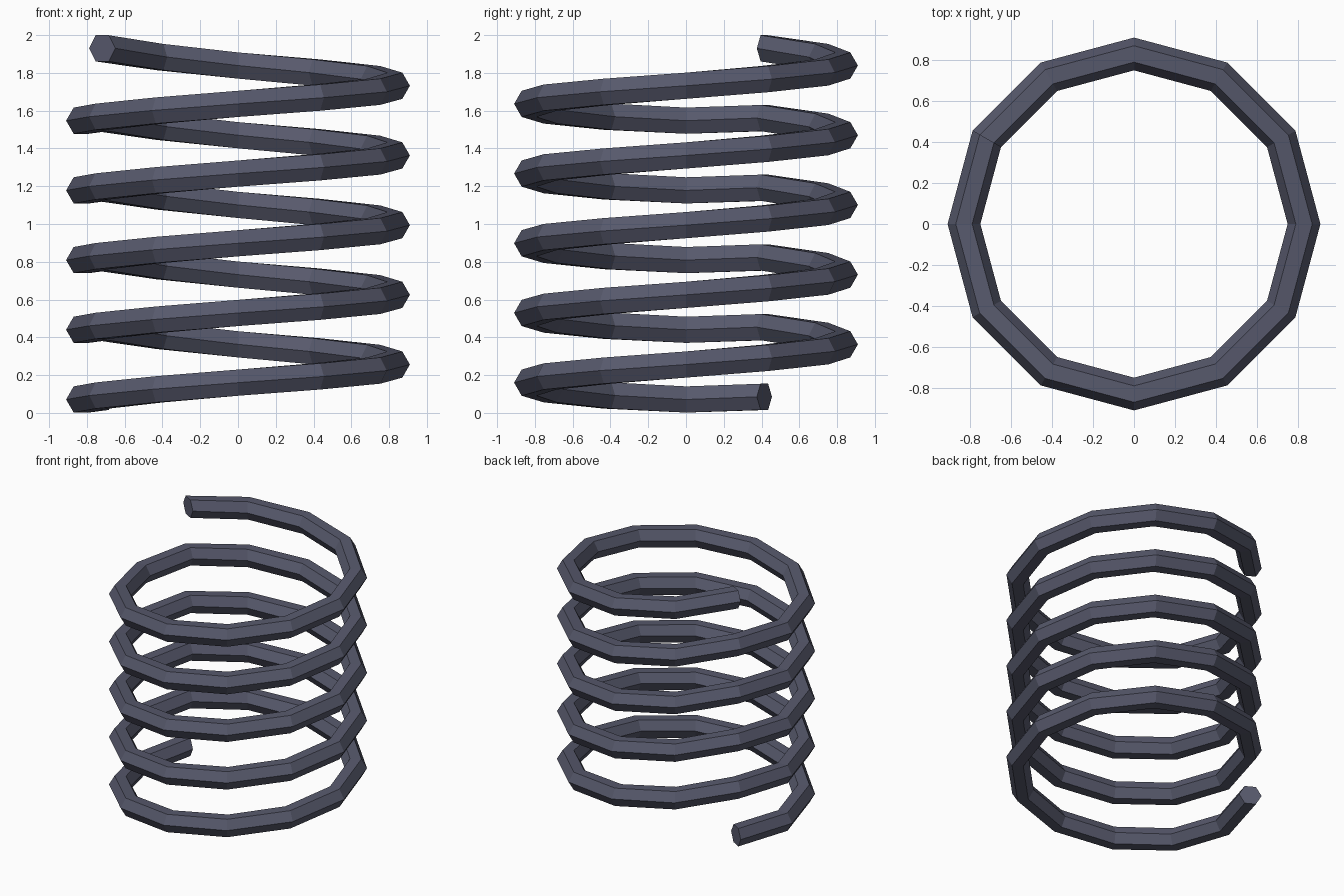
import bpy, bmesh
from math import sin, cos, radians

if "Cube" in bpy.data.objects:
    bpy.data.objects.remove(bpy.data.objects["Cube"])

TURNS, SIDES, PITCH = 5, 12, 0.369
R, WIRE = 0.83, 0.08
# height of each station within one coil, starting at 150 degrees (slight dip at the joint)
COIL = [0.085, 0.071, 0.092, 0.125, 0.16, 0.193, 0.224, 0.256, 0.291, 0.326, 0.363, 0.408]

steel = bpy.data.materials.new("slate grey")
steel.diffuse_color = (0.095, 0.1, 0.15, 1)
steel.use_nodes = True
steel.node_tree.nodes["Principled BSDF"].inputs["Base Color"].default_value = steel.diffuse_color

# sweep an upright hexagon along the coil
bm = bmesh.new()
rings = []
for i in range(TURNS * SIDES + 1):
    a = radians(150 + 360 * i / SIDES)
    zc = COIL[i % SIDES] + PITCH * (i // SIDES)
    ring = []
    for k in range(6):
        b = radians(60 * k)
        r = R + WIRE * cos(b)
        ring.append(bm.verts.new((r * cos(a), r * sin(a), zc + WIRE * sin(b))))
    rings.append(ring)
for p, q in zip(rings, rings[1:]):
    for k in range(6):
        n = (k + 1) % 6
        bm.faces.new((p[k], p[n], q[n], q[k]))
# end caps
bm.faces.new(rings[0])
bm.faces.new(rings[-1])
bmesh.ops.recalc_face_normals(bm, faces=bm.faces)

mesh = bpy.data.meshes.new("coil_spring")
bm.to_mesh(mesh)
bm.free()
mesh.materials.append(steel)
bpy.context.collection.objects.link(bpy.data.objects.new("coil_spring", mesh))
